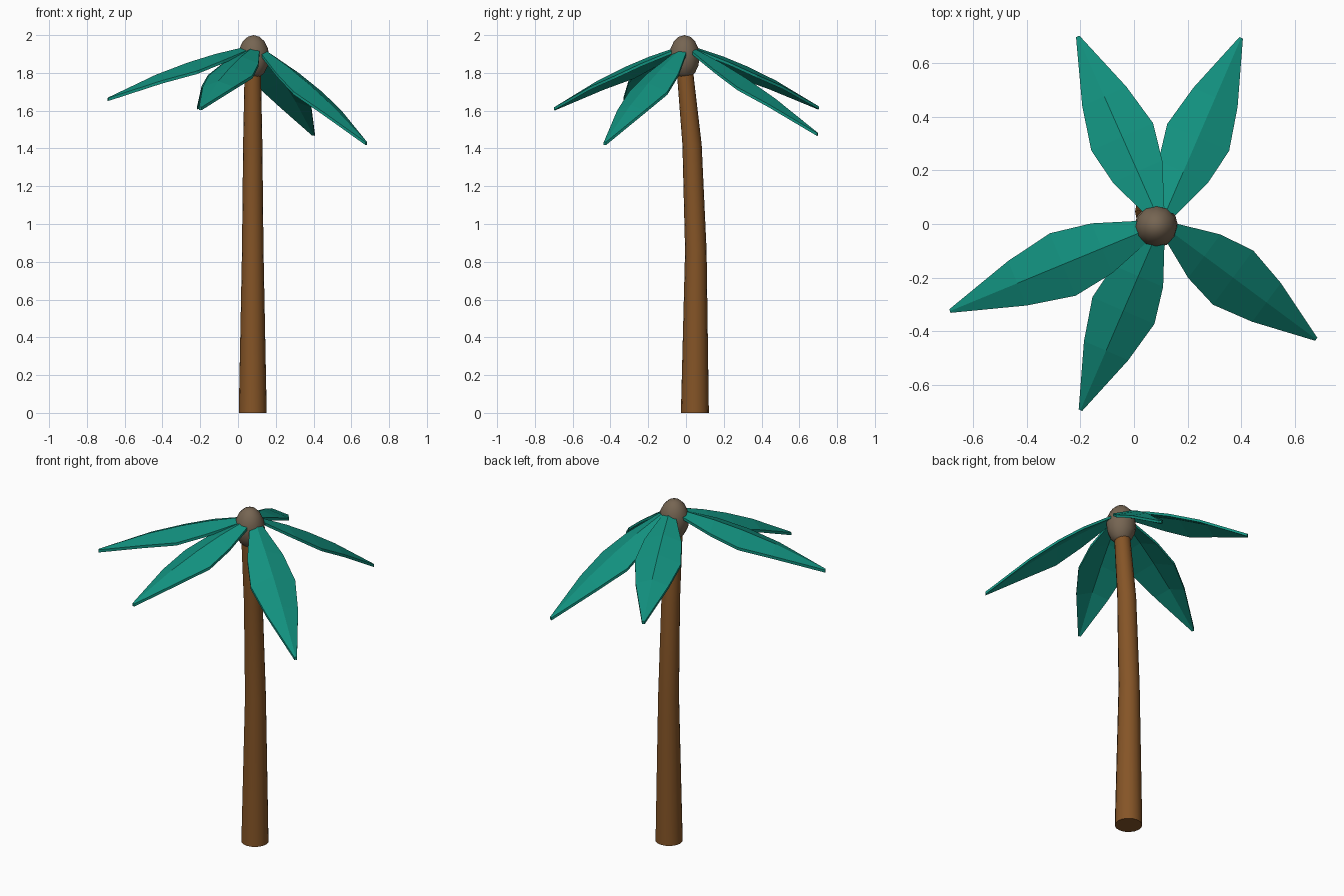
import bpy, bmesh, math
from mathutils import Vector

if "Cube" in bpy.data.objects:
    bpy.data.objects.remove(bpy.data.objects["Cube"])


def mat(name, rgb):
    m = bpy.data.materials.new(name)
    m.diffuse_color = (*rgb, 1)
    m.use_nodes = True
    m.node_tree.nodes["Principled BSDF"].inputs["Base Color"].default_value = m.diffuse_color
    return m


TEAL = mat("leaf teal", (0.006, 0.28, 0.21))
BROWN = mat("bark brown", (0.235, 0.09, 0.02))
TAN = mat("crown taupe", (0.18, 0.13, 0.085))


def make(name, verts, faces, material):
    me = bpy.data.meshes.new(name)
    me.from_pydata(verts, [], faces)
    bm = bmesh.new()
    bm.from_mesh(me)
    bmesh.ops.recalc_face_normals(bm, faces=bm.faces)
    bm.to_mesh(me)
    bm.free()
    me.materials.append(material)
    ob = bpy.data.objects.new(name, me)
    bpy.context.collection.objects.link(ob)
    return ob


def smooth(ob, angle=40):
    bpy.ops.object.select_all(action='DESELECT')
    ob.select_set(True)
    bpy.context.view_layer.objects.active = ob
    bpy.ops.object.shade_smooth_by_angle(angle=math.radians(angle))


# trunk: rings along a slight backward-to-forward bend (y, z, radius)
N = 16
path = [(0.047, 0, 0.074), (0.052, 0.86, 0.057), (0.032, 1.42, 0.051),
        (-0.002, 1.77, 0.044), (-0.007, 1.88, 0.04)]
verts = [(0.078 + r * math.cos(2 * math.pi * i / N), y + r * math.sin(2 * math.pi * i / N), z)
         for y, z, r in path for i in range(N)]
faces = [(k * N + i, k * N + (i + 1) % N, (k + 1) * N + (i + 1) % N, (k + 1) * N + i)
         for k in range(len(path) - 1) for i in range(N)]
faces += [tuple(range(N)), tuple(range((len(path) - 1) * N, len(path) * N))]
smooth(make("trunk", verts, faces, BROWN))

# crown: egg-shaped head at the top
bpy.ops.mesh.primitive_uv_sphere_add(segments=12, ring_count=8, radius=1, location=(0.083, -0.008, 1.884))
crown = bpy.context.object
crown.name = "crown"
crown.scale = (0.082, 0.08, 0.116)
crown.data.materials.append(TAN)
smooth(crown)

# leaves: ridged blades; (fraction along, half width, edge drop)
PIVOT = Vector((0.1, 0, 1.95))
STATIONS = [(0.07, 0.038, 0.015), (0.28, 0.101, 0.035), (0.465, 0.126, 0.045),
            (0.68, 0.09, 0.03), (1.0, 0.007, 0.002)]
THICK = 0.016


def leaf(name, tip):
    tip = Vector(tip)
    run = Vector((tip.x - PIVOT.x, tip.y - PIVOT.y, 0))
    side = Vector((-run.y, run.x, 0)).normalized()
    verts = []
    for f, w, drop in STATIONS:
        p = PIVOT + run * f
        p.z = PIVOT.z + (tip.z - PIVOT.z) * f + 0.14 * f * (1 - f)
        top = [p - side * w - Vector((0, 0, drop)), p, p + side * w - Vector((0, 0, drop))]
        verts += top + [v - Vector((0, 0, THICK)) for v in reversed(top)]
    n = len(STATIONS)
    faces = [(k * 6 + i, k * 6 + (i + 1) % 6, k * 6 + 6 + (i + 1) % 6, k * 6 + 6 + i)
             for k in range(n - 1) for i in range(6)]
    for b in (0, (n - 1) * 6):
        faces += [(b, b + 1, b + 4, b + 5), (b + 1, b + 2, b + 3, b + 4)]
    make(name, verts, faces, TEAL)


leaf("leaf_back_left", (-0.21, 0.70, 1.625))
leaf("leaf_back_right", (0.40, 0.695, 1.485))
leaf("leaf_front_right", (0.68, -0.43, 1.435))
leaf("leaf_front_left", (-0.20, -0.695, 1.62))
leaf("leaf_left", (-0.687, -0.325, 1.67))
